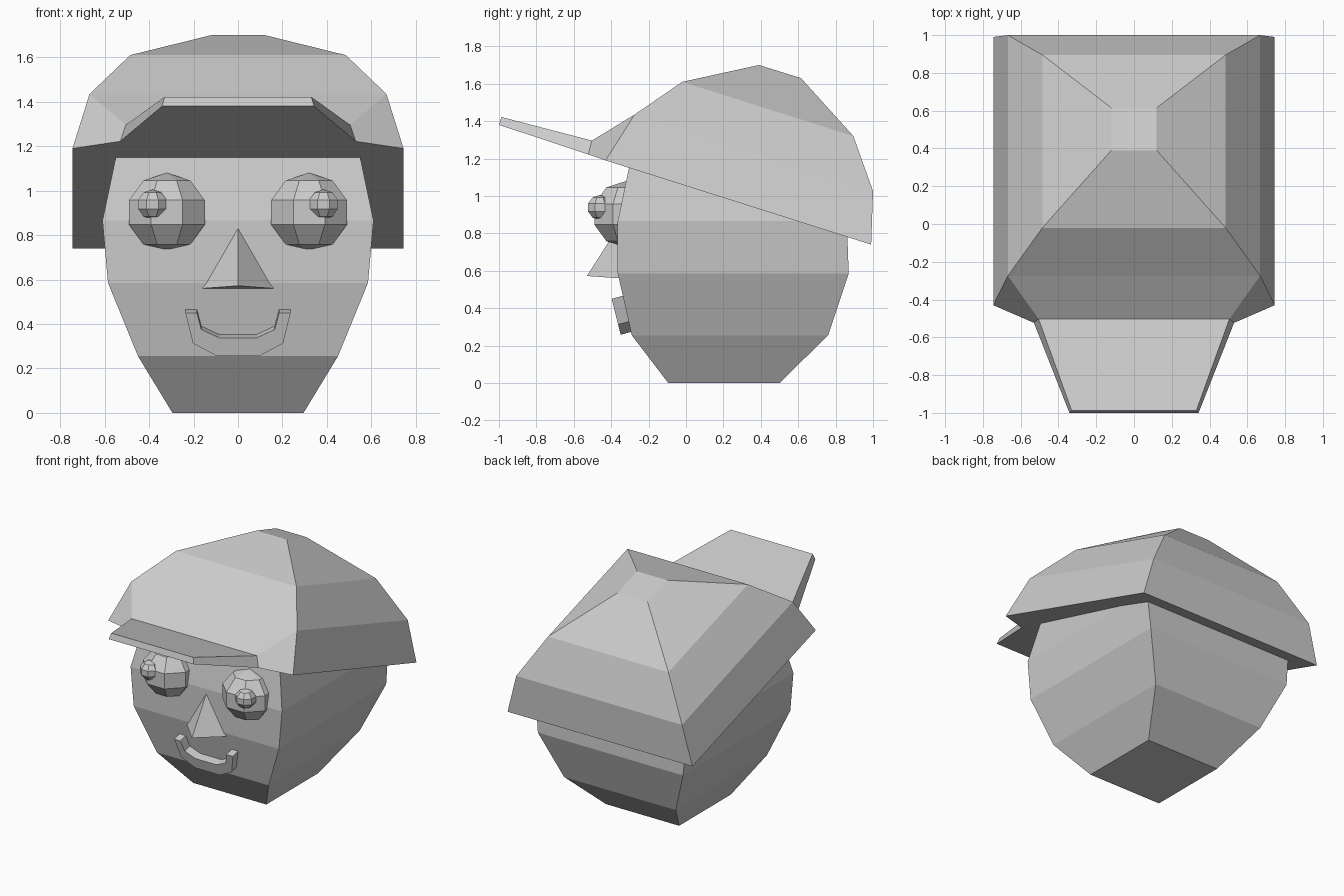
import bpy, bmesh
from math import radians
from mathutils import Matrix

if "Cube" in bpy.data.objects:
    bpy.data.objects.remove(bpy.data.objects["Cube"])


def loft(name, rings):
    """Skin a stack of equal-count rings and cap both ends."""
    bm = bmesh.new()
    loops = [[bm.verts.new(p) for p in ring] for ring in rings]
    n = len(loops[0])
    for a, b in zip(loops, loops[1:]):
        for i in range(n):
            j = (i + 1) % n
            bm.faces.new((a[i], a[j], b[j], b[i]))
    bm.faces.new(loops[0][::-1])
    bm.faces.new(loops[-1])
    return finish(name, bm)


def finish(name, bm):
    bmesh.ops.recalc_face_normals(bm, faces=bm.faces[:])
    me = bpy.data.meshes.new(name)
    bm.to_mesh(me)
    bm.free()
    ob = bpy.data.objects.new(name, me)
    bpy.context.collection.objects.link(ob)
    return ob


def box_ring(x, front, back):
    """Four corners; front and back are (y, z) pairs."""
    return [(-x, *front), (x, *front), (x, *back), (-x, *back)]


def ball(name, centre, r, rz):
    bm = bmesh.new()
    m = (Matrix.Translation(centre) @ Matrix.Rotation(radians(22.5), 4, 'Z')
         @ Matrix.Diagonal((r, r, rz, 1)))
    bmesh.ops.create_uvsphere(bm, u_segments=8, v_segments=5, radius=1, matrix=m)
    return finish(name, bm)


# Head: half width, front y, back y, height
head = [(0.295, -0.095, 0.50, 0), (0.45, -0.29, 0.76, 0.255),
        (0.585, -0.365, 0.87, 0.585), (0.61, -0.365, 0.86, 0.865),
        (0.55, -0.305, 0.77, 1.15), (0.38, -0.12, 0.58, 1.38)]
loft("head", [box_ring(x, (f, z), (b, z)) for x, f, b, z in head])

# Cap crown: tilted four-sided dome with a flat underside
loft("cap_crown", [
    box_ring(0.745, (-0.43, 1.19), (0.99, 0.74)),
    box_ring(0.668, (-0.275, 1.435), (1.0, 1.025)),
    box_ring(0.485, (-0.02, 1.61), (0.895, 1.32)),
    box_ring(0.12, (0.39, 1.70), (0.615, 1.63))])


# Cap visor: front panel narrowing to a thin peak
def panel(xb, low, xt, high):
    return [(-xb, *low), (xb, *low), (xt, *high), (-xt, *high)]


loft("cap_visor", [
    panel(0.745, (-0.43, 1.19), 0.668, (-0.275, 1.435)),
    panel(0.53, (-0.523, 1.222), 0.505, (-0.503, 1.296)),
    panel(0.342, (-1.0, 1.38), 0.33, (-0.987, 1.422))])

# Eyes and pupils
for s, side in ((-1, "right"), (1, "left")):
    ball("eye_" + side, (0.32 * s, -0.32, 0.902), 0.194, 0.178)
    ball("pupil_" + side, (0.385 * s, -0.46, 0.938), 0.073, 0.067)

# Nose: ridge at the front, base sunk into the face
bm = bmesh.new()
for p in [(0, -0.365, 0.83), (-0.16, -0.36, 0.56), (0.16, -0.36, 0.56),
          (0, -0.53, 0.572), (0, -0.25, 0.6)]:
    bm.verts.new(p)
bmesh.ops.convex_hull(bm, input=bm.verts[:])
finish("nose", bm)

# Mouth: smiling band, each section holds outer/inner edge, front and back
half = [((0.237, 0.45), (0.185, 0.45)),
        ((0.203, 0.313), (0.165, 0.375)),
        ((0.10, 0.258), (0.085, 0.338))]
path = [(-1, h) for h in half] + [(1, h) for h in half[::-1]]
sections = []
for s, (o, i) in path:
    def at(p, d):
        return (s * p[0], -0.397 + (0.45 - p[1]) * 0.25 + d, p[1] + d * 0.27)
    sections.append([at(o, 0), at(i, 0), at(i, 0.06), at(o, 0.06)])
loft("mouth", sections)
